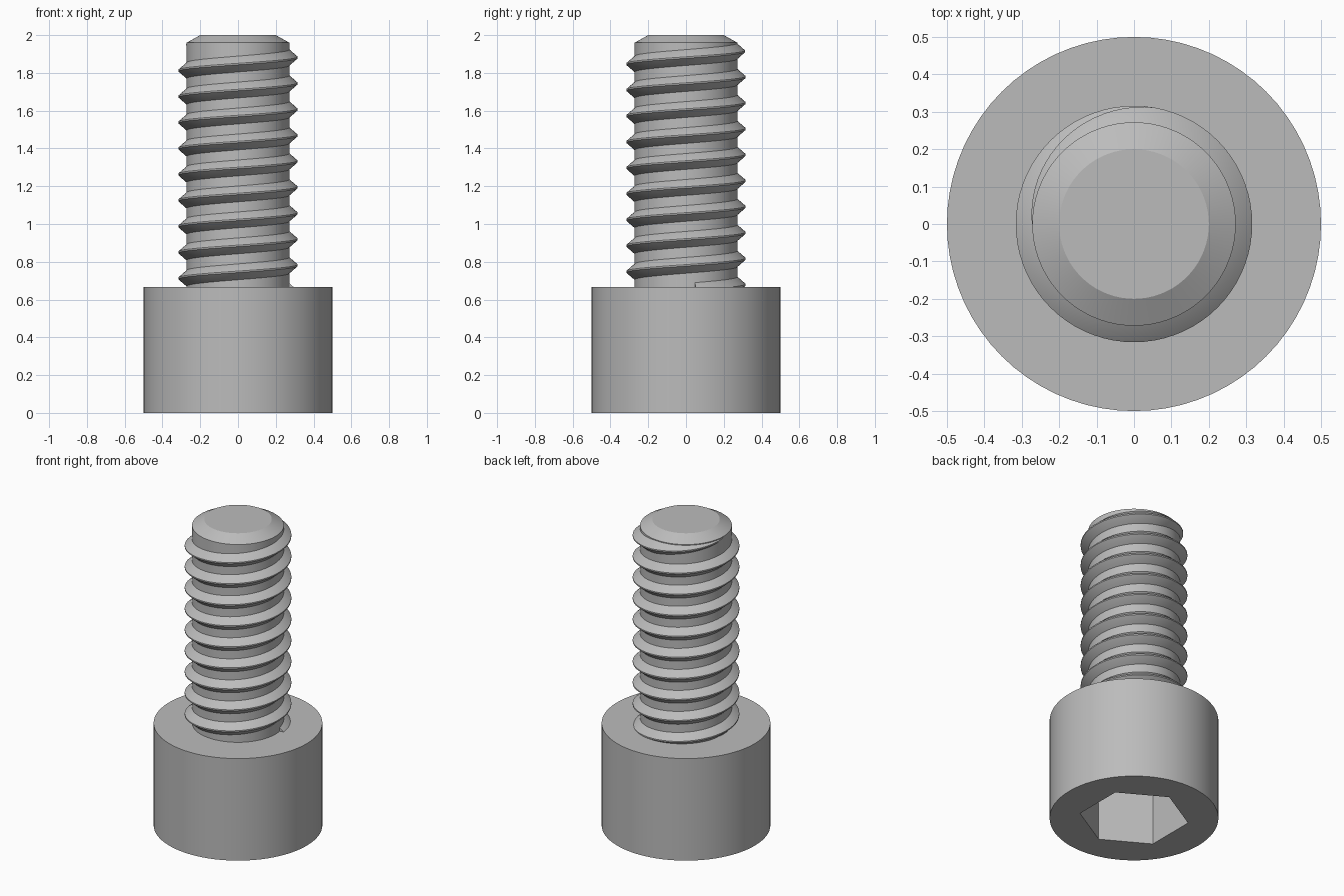
import bpy, bmesh, math

if "Cube" in bpy.data.objects:
    bpy.data.objects.remove(bpy.data.objects["Cube"], do_unlink=True)

HEAD_R, HEAD_H = 0.5, 0.667
ROOT_R, CREST_R = 0.272, 0.316
PITCH = 0.1375
SIDES = 72

steel = bpy.data.materials.new("steel_grey")
steel.use_nodes = True
steel.diffuse_color = (0.5, 0.5, 0.5, 1)
steel.node_tree.nodes["Principled BSDF"].inputs["Base Color"].default_value = (0.5, 0.5, 0.5, 1)


def finish(bm, name):
    """Turn a bmesh into a smooth, sharp-edged steel object."""
    bmesh.ops.recalc_face_normals(bm, faces=bm.faces)
    mesh = bpy.data.meshes.new(name)
    bm.to_mesh(mesh)
    bm.free()
    obj = bpy.data.objects.new(name, mesh)
    bpy.context.collection.objects.link(obj)
    mesh.materials.append(steel)
    bpy.ops.object.select_all(action="DESELECT")
    obj.select_set(True)
    bpy.context.view_layer.objects.active = obj
    bpy.ops.object.shade_smooth_by_angle(angle=math.radians(25))
    return obj


def ring(bm, radius, z, sides=SIDES, turn=0.0):
    angles = [turn + math.tau * i / sides for i in range(sides)]
    return [bm.verts.new((radius * math.cos(a), radius * math.sin(a), z)) for a in angles]


def bridge(bm, lower, upper):
    n = len(lower)
    for i in range(n):
        j = (i + 1) % n
        bm.faces.new((lower[i], lower[j], upper[j], upper[i]))


def lathe(name, profile, **kw):
    """Closed stack of rings given as (radius, z)."""
    bm = bmesh.new()
    rings = [ring(bm, r, z, **kw) for r, z in profile]
    for lower, upper in zip(rings, rings[1:]):
        bridge(bm, lower, upper)
    bm.faces.new(rings[0])
    bm.faces.new(rings[-1])
    return finish(bm, name)


# Cap head with a hexagonal key socket in its underside
head = lathe("cap_head", [(HEAD_R, 0), (HEAD_R, HEAD_H)])
cutter = lathe("socket_cutter", [(0.325, -0.1), (0.325, 0.4)], sides=6, turn=math.pi / 6)
cutter.hide_render = True
cut = head.modifiers.new("hex_socket", "BOOLEAN")
cut.object, cut.solver = cutter, "EXACT"
bpy.ops.object.select_all(action="DESELECT")
head.select_set(True)
bpy.context.view_layer.objects.active = head
bpy.ops.object.modifier_apply(modifier=cut.name)
bpy.data.objects.remove(cutter, do_unlink=True)
bpy.ops.object.shade_smooth_by_angle(angle=math.radians(25))

# Shank core with chamfered tip
lathe("shank", [(ROOT_R, HEAD_H - 0.05), (ROOT_R, 1.96), (0.2, 2.0)])

# Right-handed thread ridge, fading out just below the tip
bm = bmesh.new()
end_angle = math.pi
z_end = 1.95
fade = math.radians(100)
steps = int(SIDES * (z_end - HEAD_H + 0.02) / PITCH)
previous = None
for i in range(steps + 1):
    turn = math.tau * i / SIDES
    a = end_angle - turn
    z = z_end - PITCH * turn / math.tau
    grow = min(1.0, 0.02 + turn / fade)
    crest = ROOT_R + (CREST_R - ROOT_R) * grow
    half = 0.004 + 0.038 * grow
    section = [(ROOT_R - 0.01, -half - 0.005), (ROOT_R, -half), (crest, -0.004),
               (crest, 0.004), (ROOT_R, half), (ROOT_R - 0.01, half + 0.005)]
    current = [bm.verts.new((r * math.cos(a), r * math.sin(a), z + dz)) for r, dz in section]
    if previous:
        bridge(bm, previous, current)
    else:
        bm.faces.new(current)
    previous = current
bm.faces.new(previous)
finish(bm, "thread")
